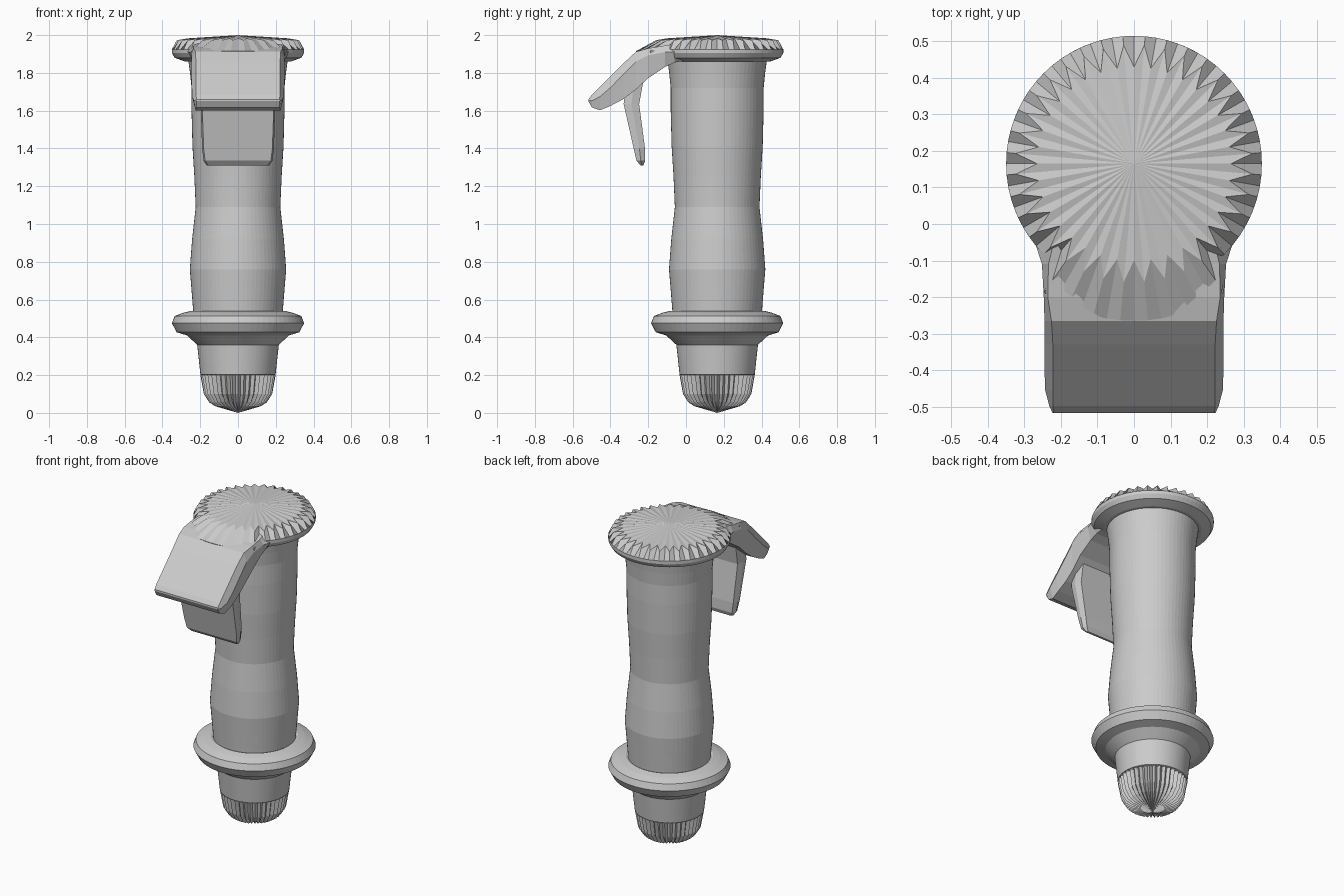
import bpy, bmesh, math

AXIS_Y = 0.165      # the round parts share this vertical axis

grey = bpy.data.materials.new("light grey")
grey.diffuse_color = (0.6, 0.6, 0.6, 1)


def finish(name, bm, smooth=None):
    bmesh.ops.recalc_face_normals(bm, faces=bm.faces)
    mesh = bpy.data.meshes.new(name)
    bm.to_mesh(mesh)
    bm.free()
    mesh.materials.append(grey)
    ob = bpy.data.objects.new(name, mesh)
    bpy.context.collection.objects.link(ob)
    return ob


def skin(name, rings):
    """Join closed rings of points with quads; one-point rings become tips."""
    bm = bmesh.new()
    rows = [[bm.verts.new(p) for p in ring] for ring in rings]
    for a, b in zip(rows, rows[1:]):
        n = max(len(a), len(b))
        for i in range(n):
            j = (i + 1) % n
            if len(a) == 1:
                bm.faces.new((a[0], b[i], b[j]))
            elif len(b) == 1:
                bm.faces.new((a[i], a[j], b[0]))
            else:
                bm.faces.new((a[i], a[j], b[j], b[i]))
    for end in (rows[0], rows[-1]):
        if len(end) > 2:
            bm.faces.new(end)
    return finish(name, bm)


def lathe(name, profile, sides):
    """Profile entries: (r, z), or a function of (step, angle off the front)."""
    rings = []
    for entry in profile:
        if not callable(entry) and entry[0] == 0:
            rings.append([(0, AXIS_Y, entry[1])])
            continue
        ring = []
        for i in range(sides):
            a = math.tau * i / sides
            off = math.degrees(min(a, math.tau - a))
            r, z = entry(i, off) if callable(entry) else entry
            ring.append((r * math.sin(a), AXIS_Y - r * math.cos(a), z))
        rings.append(ring)
    return skin(name, rings)


def zigzag(even, odd):
    return lambda i, off: odd if i % 2 else even


def lipped(normal, front):
    """Push the rim outward in the front sector, where the lever begins."""
    return lambda i, off: front if off <= 35.1 else normal


# waisted hand grip
lathe("grip", [(0.235, 0.50), (0.238, 0.55), (0.246, 0.65), (0.255, 0.76),
               (0.243, 0.92), (0.224, 1.09), (0.231, 1.25), (0.241, 1.41),
               (0.246, 1.60), (0.246, 1.72), (0.254, 1.80), (0.265, 1.88)], 64)

# collar ring under the grip
lathe("collar", [(0.21, 0.355), (0.27, 0.41), (0.325, 0.427), (0.35, 0.475),
                 (0.335, 0.513), (0.29, 0.53), (0.25, 0.54), (0.22, 0.53)], 64)

# fluted plug with a pointed end
lathe("plug", [(0, 0.0), zigzag((0.12, 0.035), (0.10, 0.04)),
               zigzag((0.152, 0.055), (0.133, 0.062)),
               zigzag((0.181, 0.10), (0.163, 0.10)),
               zigzag((0.199, 0.20), (0.180, 0.20)),
               (0.199, 0.203), (0.216, 0.36)], 80)

# round cap with a scalloped edge
lathe("cap", [(0.25, 1.86), (0.28, 1.86),
              lipped((0.335, 1.88), (0.35, 1.83)),
              lipped((0.35, 1.905), (0.42, 1.86)),
              lipped((0.35, 1.925), (0.43, 1.915)),
              zigzag((0.265, 1.983), (0.325, 1.973)), (0, 2.0)], 72)

# curved lever: y, then half width and height of top, middle and bottom edges
STATIONS = [
    (0.03, 0.200, 1.965, 0.260, 1.900, 0.220, 1.870),
    (-0.06, 0.222, 1.955, 0.268, 1.912, 0.230, 1.855),
    (-0.11, 0.234, 1.945, 0.252, 1.910, 0.232, 1.832),
    (-0.20, 0.236, 1.930, 0.247, 1.893, 0.235, 1.772),
    (-0.265, 0.226, 1.912, 0.245, 1.860, 0.230, 1.712),
    (-0.33, 0.222, 1.852, 0.245, 1.793, 0.230, 1.662),
    (-0.40, 0.222, 1.782, 0.245, 1.722, 0.230, 1.625),
    (-0.455, 0.222, 1.727, 0.243, 1.675, 0.225, 1.602),
    (-0.498, 0.222, 1.684, 0.232, 1.652, 0.220, 1.617),
    (-0.517, 0.220, 1.660, 0.223, 1.655, 0.220, 1.650)]
skin("lever", [[(-wt, y, zt), (wt, y, zt), (wm, y, zm), (wb, y, zb),
                (-wb, y, zb), (-wm, y, zm)]
               for y, wt, zt, wm, zm, wb, zb in STATIONS])

# tapered tab hanging below the lever: z, front y, back y, half width
TAB = [(1.76, -0.32, -0.225, 0.200), (1.635, -0.33, -0.248, 0.198),
       (1.40, -0.277, -0.217, 0.190), (1.335, -0.262, -0.216, 0.182),
       (1.31, -0.240, -0.226, 0.165)]
skin("tab", [[(-w + 0.008, f, z), (w - 0.008, f, z), (w, (f + b) / 2, z),
              (w - 0.012, b, z), (-w + 0.012, b, z), (-w, (f + b) / 2, z)]
             for z, f, b, w in TAB])
